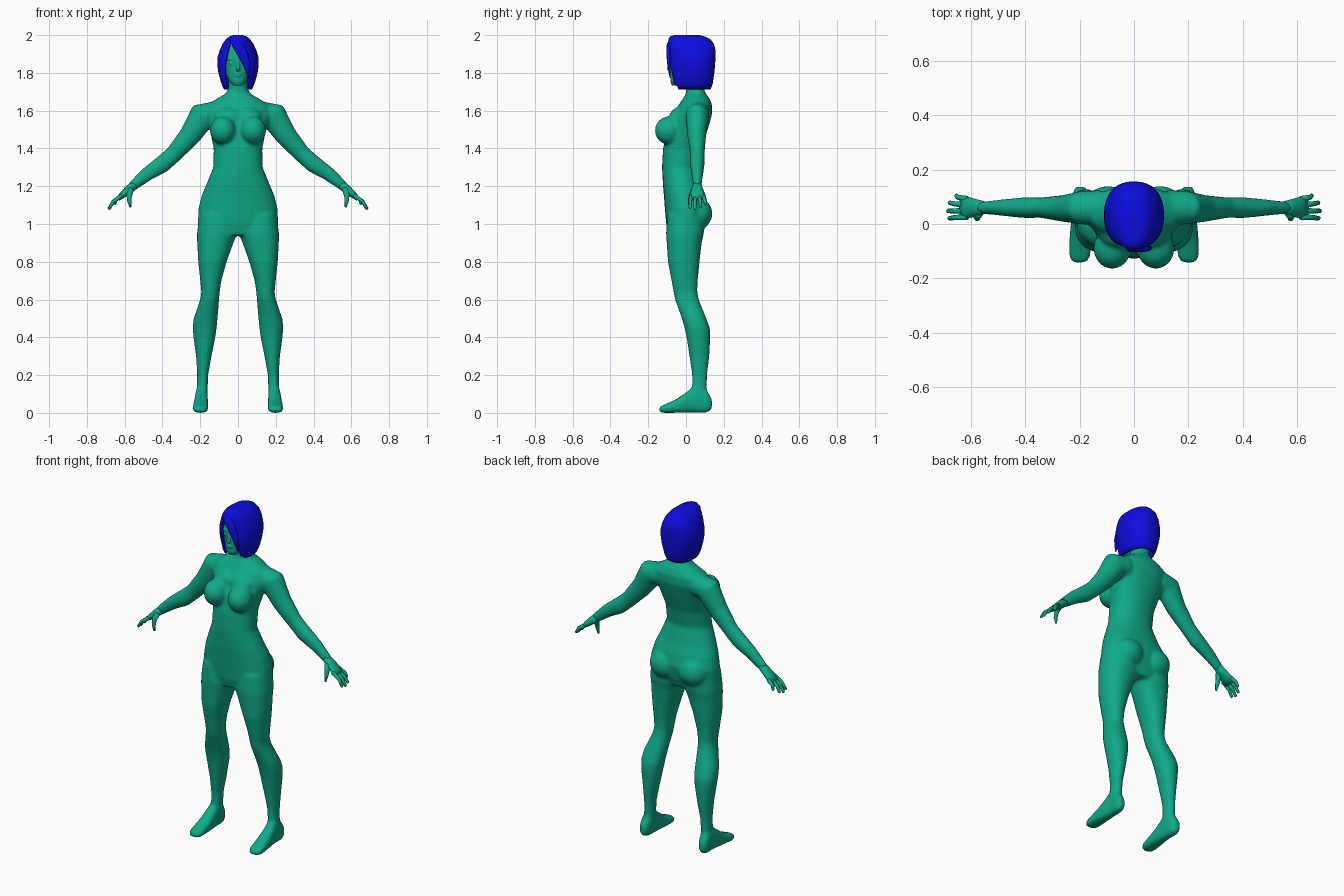
import bpy, bmesh, math
from mathutils import Vector


def material(name, rgb):
    m = bpy.data.materials.new(name)
    m.diffuse_color = (*rgb, 1)
    return m


SKIN = material("teal skin", (0.005, 0.40, 0.25))
HAIR = material("blue hair", (0.004, 0.004, 0.75))


def spow(v, p):
    return math.copysign(abs(v) ** p, v)


def oval(c, u, v, n=20, p=0.9):
    """Closed cross-section around c with half axes u and v."""
    c, u, v = Vector(c), Vector(u), Vector(v)
    return [c + u * spow(math.cos(2 * math.pi * i / n), p)
            + v * spow(math.sin(2 * math.pi * i / n), p) for i in range(n)]


def loft(bm, rings):
    rows = [[bm.verts.new(q) for q in r] for r in rings]
    n = len(rows[0])
    for a, b in zip(rows, rows[1:]):
        for i in range(n):
            bm.faces.new((a[i], a[(i + 1) % n], b[(i + 1) % n], b[i]))
    bm.faces.new(rows[0])
    bm.faces.new(rows[-1])


def stack(bm, rows, s=1, p=0.9):
    """Loft of level sections (z, x0, x1, y_front, y_back)."""
    loft(bm, [oval((s * (a + b) / 2, (f + k) / 2, z), ((b - a) / 2, 0, 0),
                   (0, (k - f) / 2, 0), 24, p) for z, a, b, f, k in rows])


def tube(bm, rows, s=1, n=16, side=(0, 1, 0)):
    """Limb along points (x, y, z, radius along side, other radius)."""
    pts = [Vector((s * r[0], r[1], r[2])) for r in rows]
    rings = []
    for i, r in enumerate(rows):
        t = pts[min(i + 1, len(pts) - 1)] - pts[max(i - 1, 0)]
        v = t.cross(Vector(side)).normalized()
        u = v.cross(t).normalized()
        rings.append(oval(pts[i], u * r[3], v * r[4], n, 1))
    loft(bm, rings)


def ball(bm, c, r):
    g = bmesh.ops.create_uvsphere(bm, u_segments=20, v_segments=12, radius=1)
    for v in g["verts"]:
        v.co = Vector((c[i] + v.co[i] * r[i] for i in range(3)))


def finish(bm, name, mat):
    bmesh.ops.recalc_face_normals(bm, faces=bm.faces)
    me = bpy.data.meshes.new(name)
    bm.to_mesh(me)
    bm.free()
    me.materials.append(mat)
    for f in me.polygons:
        f.use_smooth = True
    ob = bpy.data.objects.new(name, me)
    bpy.context.collection.objects.link(ob)
    return ob


def blend(ob, size, steps):
    """Fuse overlapping parts into one smooth skin."""
    m = ob.modifiers.new("fuse", 'REMESH')
    m.mode = 'VOXEL'
    m.voxel_size = size
    m.use_smooth_shade = True
    m = ob.modifiers.new("relax", 'SMOOTH')
    m.factor = 0.5
    m.iterations = steps


# Body: torso and neck
bm = bmesh.new()
torso = [(.94, .17, -.09, .08), (1.0, .214, -.105, .105), (1.08, .21, -.112, .12),
         (1.15, .193, -.117, .105), (1.2, .172, -.122, .085), (1.3, .131, -.127, .06),
         (1.4, .129, -.122, .08), (1.5, .15, -.10, .115), (1.58, .175, -.065, .138),
         (1.63, .165, -.04, .138), (1.665, .11, -.015, .125), (1.69, .065, 0, .105),
         (1.72, .052, 0, .095), (1.80, .05, -.01, .095)]
stack(bm, [(z, -w, w, f, k) for z, w, f, k in torso])

leg = [(1.05, .01, .205, -.1, .1), (.95, .003, .217, -.106, .095), (.9, .024, .216, -.102, .083),
       (.8, .06, .211, -.096, .072), (.7, .088, .2, -.077, .062), (.64, .097, .194, -.066, .06),
       (.6, .1, .2, -.058, .068), (.5, .108, .235, -.022, .108), (.45, .113, .24, -.008, .126),
       (.4, .12, .236, .003, .128), (.3, .14, .222, .018, .124), (.2, .158, .216, .032, .112),
       (.13, .16, .218, .032, .11), (.06, .162, .222, .03, .12)]
# Foot sections (y, x0, x1, z0, z1)
foot = [(.137, .18, .215, .02, .075), (.11, .164, .226, 0, .12), (.05, .16, .226, 0, .15),
        (0, .159, .232, 0, .108), (-.05, .157, .237, 0, .074), (-.1, .158, .24, 0, .05),
        (-.125, .162, .236, 0, .04), (-.143, .178, .225, .006, .03)]
arm = [(.12, .06, 1.585, .065, .065), (.19, .06, 1.572, .062, .075), (.255, .057, 1.467, .05, .058),
       (.34, .06, 1.37, .038, .046), (.4, .06, 1.317, .039, .047), (.48, .06, 1.265, .031, .038),
       (.562, .06, 1.197, .022, .027)]
for s in (1, -1):
    stack(bm, leg, s)
    loft(bm, [oval((s * (a + b) / 2, y, (l + h) / 2), ((b - a) / 2, 0, 0),
                   (0, 0, (h - l) / 2), 20, .75) for y, a, b, l, h in foot])
    tube(bm, arm, s)
    ball(bm, (s * .08, -.09, 1.495), (.069, .075, .075))    # breast
    ball(bm, (s * .05, -.03, 1.56), (.08, .06, .06))        # upper chest
    ball(bm, (s * .095, .06, 1.055), (.09, .08, .085))      # buttock
blend(finish(bm, "body", SKIN), .009, 7)

# Head with nose, lips, brow and cheeks
bm = bmesh.new()
head = [(1.733, .024, -.075, -.02), (1.755, .046, -.084, .04), (1.79, .063, -.082, .08),
        (1.83, .073, -.082, .105), (1.88, .076, -.084, .115), (1.93, .065, -.072, .11),
        (1.965, .04, -.045, .085)]
stack(bm, [(z, -w, w, f, k) for z, w, f, k in head])
tube(bm, [(0, -.078, 1.872, .006, .008), (0, -.09, 1.835, .01, .009),
          (0, -.092, 1.82, .013, .01), (0, -.084, 1.812, .01, .006)], 1, 12, (1, 0, 0))
ball(bm, (0, -.081, 1.793), (.02, .009, .005))
ball(bm, (0, -.081, 1.783), (.017, .009, .005))
for s in (1, -1):
    ball(bm, (s * .033, -.072, 1.85), (.017, .008, .008))
    ball(bm, (s * .033, -.07, 1.873), (.024, .01, .007))
blend(finish(bm, "head", SKIN), .005, 3)

# Hands: palm, four fingers and thumb
palm = [(.54, .06, 1.213, .021, .024), (.575, .06, 1.185, .03, .023),
        (.61, .06, 1.155, .04, .018), (.635, .06, 1.132, .037, .011)]
tips = [(.655, .104, 1.102), (.68, .078, 1.085), (.686, .048, 1.077), (.681, .021, 1.082)]
for s, name in ((1, "left_hand"), (-1, "right_hand")):
    bm = bmesh.new()
    tube(bm, palm, s)
    for i, (x, y, z) in enumerate(tips):
        by = .092 - .022 * i
        tube(bm, [(.612, by, 1.152, .011, .011),
                  ((.625 + x) / 2 + .006, (by + y) / 2, (1.145 + z) / 2 + .006, .0095, .0095),
                  (x - .003, y, z + .005, .008, .008), (x, y, z, .004, .004)], s, 8)
    tube(bm, [(.568, .045, 1.185, .018, .018), (.576, .026, 1.15, .013, .014),
              (.575, .02, 1.12, .01, .011), (.57, .018, 1.088, .005, .005)], s, 8)
    finish(bm, name, SKIN)

# Bob hair: shell with a front opening (z, half width, front, back, opening x0, x1)
bob = [(1.712, .074, -.07, .13, -.058, .066), (1.74, .087, -.08, .141, -.068, .056),
       (1.8, .104, -.086, .15, -.072, .055), (1.84, .11, -.09, .154, -.07, .045),
       (1.88, .109, -.09, .156, -.063, .02), (1.92, .097, -.092, .156, -.055, -.012),
       (1.955, .081, -.094, .148, -.044, -.036), (1.98, .063, -.092, .127, -.03, -.03),
       (1.993, .046, -.085, .1, -.01, -.01), (2.0, .025, -.06, .07, 0, 0)]
N, P = 32, .85
bm = bmesh.new()
rows = []
for z, w, f, k, x0, x1 in bob:
    t0 = math.asin(spow(x1 / w, 1 / P))
    t1 = 2 * math.pi + math.asin(spow(x0 / w, 1 / P))
    ang = [t0 + (t1 - t0) * i / N for i in range(N + 1)]
    rows.append([bm.verts.new((w * spow(math.sin(t), P),
                               (f + k) / 2 - (k - f) / 2 * spow(math.cos(t), P), z)) for t in ang])
for a, b in zip(rows, rows[1:]):
    for i in range(N):
        bm.faces.new((a[i], a[i + 1], b[i + 1], b[i]))
bm.faces.new(rows[-1][:-1])
bmesh.ops.remove_doubles(bm, verts=bm.verts, dist=.0005)
hair = finish(bm, "bob_hair", HAIR)
m = hair.modifiers.new("thickness", 'SOLIDIFY')
m.thickness = .01
m.offset = -1

# Swept fringe lock
bm = bmesh.new()
tube(bm, [(-.035, -.07, 1.982, .012, .008), (-.005, -.09, 1.95, .027, .012),
          (.025, -.093, 1.9, .027, .011), (.045, -.091, 1.85, .02, .009),
          (.06, -.084, 1.775, .004, .003)], 1, 12, (1, 0, 0))
finish(bm, "fringe_lock", HAIR)
